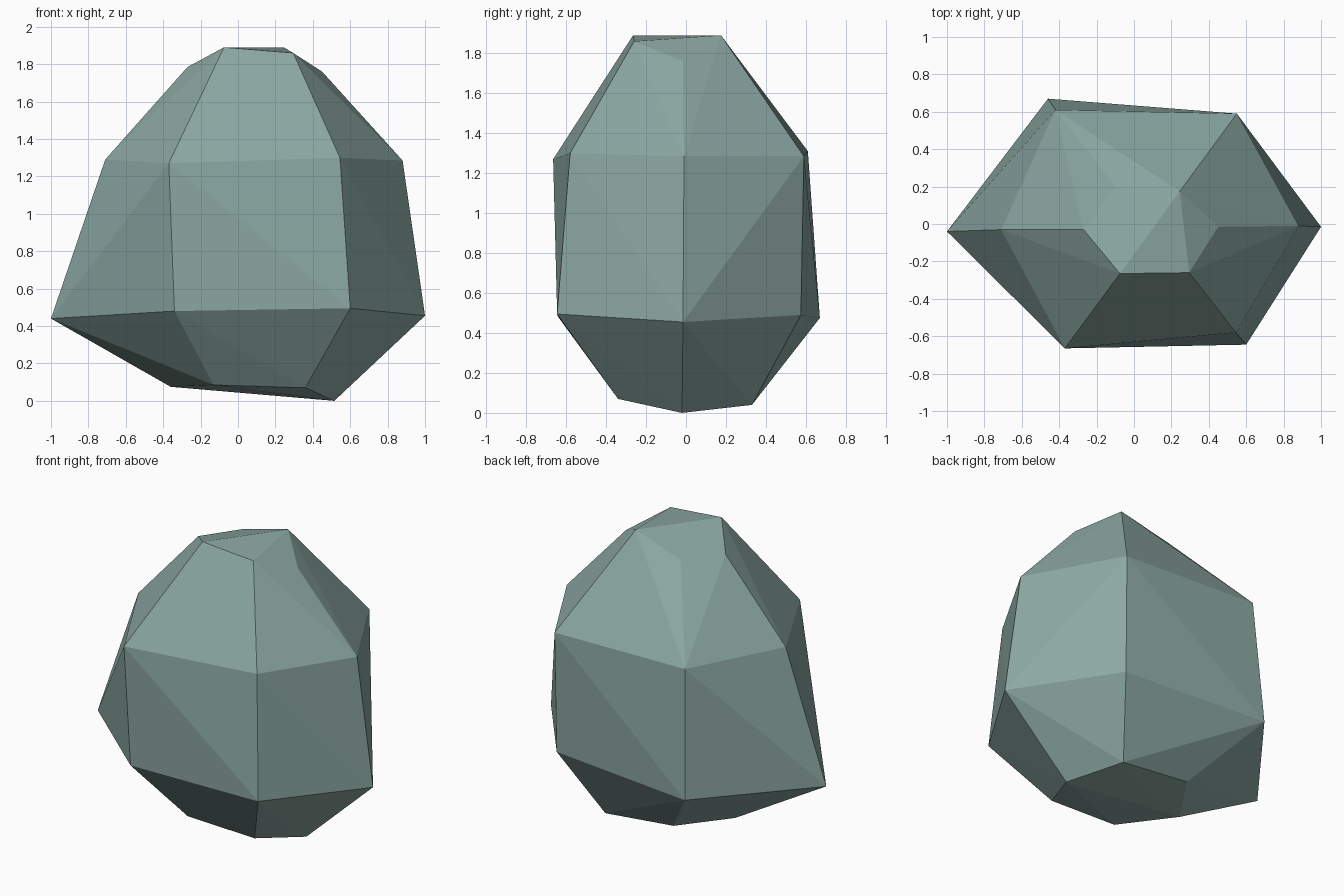
import bpy
import bmesh

if "Cube" in bpy.data.objects:
    bpy.data.objects.remove(bpy.data.objects["Cube"])

# Stone: four irregular six-sided rings wrapped in a faceted hull.
# Each ring runs left, front left, front right, right, back right, back left.
rings = [
    # base
    [(-.36, .00, .075), (-.13, -.34, .085), (.36, -.34, .07),
     (.515, -.02, 0), (.36, .33, .04), (-.14, .33, .09)],
    # widest belt
    [(-1, -.04, .44), (-.34, -.64, .48), (.60, -.645, .495),
     (1, -.015, .455), (.545, .575, .49), (-.46, .67, .475)],
    # shoulder
    [(-.71, -.03, 1.29), (-.37, -.665, 1.27), (.545, -.58, 1.30),
     (.88, -.01, 1.285), (.55, .59, 1.285), (-.42, .61, 1.31)],
    # crown
    [(-.27, -.03, 1.785), (-.075, -.265, 1.89), (.295, -.26, 1.86),
     (.45, -.015, 1.76), (.245, .175, 1.89), (-.10, .20, 1.79)],
]

bm = bmesh.new()
for ring in rings:
    for point in ring:
        bm.verts.new(point)
bmesh.ops.convex_hull(bm, input=bm.verts[:])
loose = [v for v in bm.verts if not v.link_faces]
bmesh.ops.delete(bm, geom=loose, context='VERTS')
bmesh.ops.recalc_face_normals(bm, faces=bm.faces[:])

mesh = bpy.data.meshes.new("stone")
bm.to_mesh(mesh)
bm.free()

# Single grey-green colour, flat facets
material = bpy.data.materials.new("grey green")
material.diffuse_color = (.26, .39, .36, 1)
material.use_nodes = True
material.node_tree.nodes["Principled BSDF"].inputs["Base Color"].default_value = material.diffuse_color
mesh.materials.append(material)

stone = bpy.data.objects.new("stone", mesh)
bpy.context.collection.objects.link(stone)
